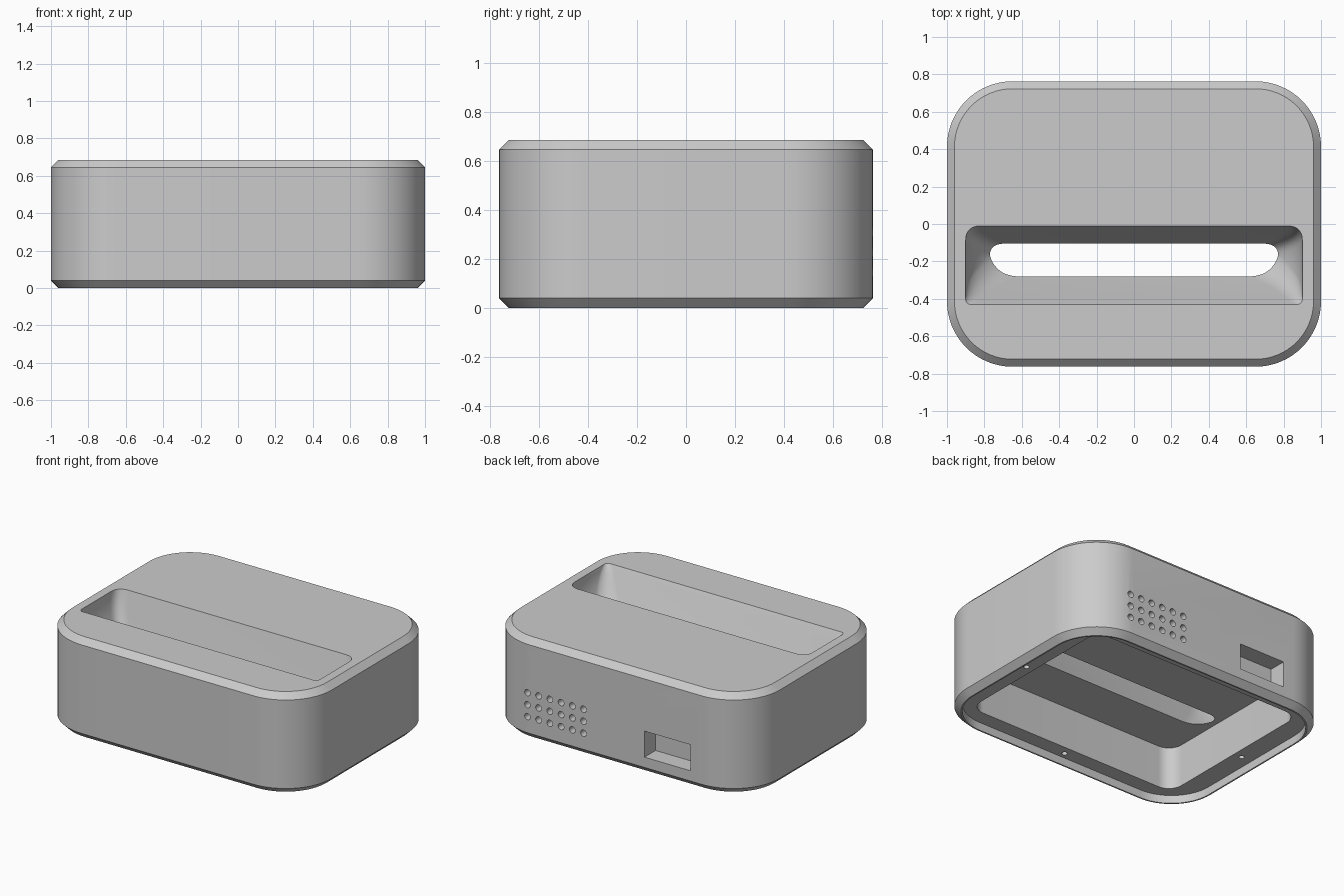
import bpy, bmesh, math
from mathutils import Matrix, Vector

cube = bpy.data.objects.get("Cube")
if cube:
    bpy.data.objects.remove(cube, do_unlink=True)

HX, HY, H, R, C = 1.0, 0.763, 0.685, 0.35, 0.04   # half sizes, height, corner radius, chamfer

grey = bpy.data.materials.new("plain_grey")
grey.use_nodes = True
grey.diffuse_color = (0.6, 0.6, 0.6, 1)
grey.node_tree.nodes["Principled BSDF"].inputs["Base Color"].default_value = (0.6, 0.6, 0.6, 1)


def rounded_rect(hx, hy, r, n=16):
    """Counter-clockwise outline with circular corners."""
    pts = []
    for k, (sx, sy) in enumerate([(1, 1), (-1, 1), (-1, -1), (1, -1)]):
        for i in range(n + 1):
            a = math.pi / 2 * (k + i / n)
            pts.append((sx * (hx - r) + r * math.cos(a), sy * (hy - r) + r * math.sin(a)))
    return pts


def slot_outline(t, n=10):
    """Cradle cross-section: t = 0 at the top opening, 1 at the cavity ceiling."""
    half = 0.9 - 0.13 * t * t
    back, front = -0.01 - 0.095 * t, -0.43 + 0.15 * t
    s = math.sqrt(t)
    cx, cy = 0.03 + 0.11 * s, 0.03 + 0.08 * s
    bx, by = 0.08, 0.08 - 0.02 * t

    def bend(a, b, c):
        a, b, c = Vector(a), Vector(b), Vector(c)
        return [tuple(a * (1 - u) ** 2 + b * 2 * u * (1 - u) + c * u * u)
                for u in (i / n for i in range(n + 1))]

    right = bend((half - cx, front), (half - 0.03 * s, front + 0.01 * s), (half, front + cy))
    right += bend((half, back - by), (half, back), (half - bx, back))
    return right + [(-x, y) for x, y in reversed(right)]


def finish(bm, name):
    bmesh.ops.recalc_face_normals(bm, faces=bm.faces)
    mesh = bpy.data.meshes.new(name)
    bm.to_mesh(mesh)
    bm.free()
    mesh.materials.append(grey)
    obj = bpy.data.objects.new(name, mesh)
    bpy.context.collection.objects.link(obj)
    return obj


def loft(name, rings):
    """Solid through (height, outline) rings with equal point counts."""
    bm = bmesh.new()
    loops = [[bm.verts.new((x, y, z)) for x, y in pts] for z, pts in rings]
    for a, b in zip(loops, loops[1:]):
        for i in range(len(a)):
            j = (i + 1) % len(a)
            bm.faces.new((a[i], a[j], b[j], b[i]))
    bm.faces.new(loops[0])
    bm.faces.new(loops[-1])
    return finish(bm, name)


def drills(name, centres, radius, depth, rotation):
    """Several separate cylinders in one cutter."""
    bm = bmesh.new()
    for c in centres:
        bmesh.ops.create_cone(bm, cap_ends=True, segments=20, radius1=radius, radius2=radius,
                              depth=depth, matrix=Matrix.Translation(c) @ rotation)
    return finish(bm, name)


def cut(target, cutter):
    cutter.hide_render = True
    mod = target.modifiers.new(cutter.name, 'BOOLEAN')
    mod.operation, mod.solver, mod.object = 'DIFFERENCE', 'EXACT', cutter
    bpy.ops.object.modifier_apply(modifier=mod.name)
    bpy.data.objects.remove(cutter, do_unlink=True)


# Chamfered outer shell
outer = rounded_rect(HX, HY, R)
inset = rounded_rect(HX - C, HY - C, R - C)
body = loft("dock_body", [(0, inset), (C, outer), (H - C, outer), (H, inset)])
bpy.ops.object.select_all(action='DESELECT')
bpy.context.view_layer.objects.active = body
body.select_set(True)

# Recess for the base plate, then the inner cavity
plate = rounded_rect(HX - 0.05, HY - 0.05, R - 0.05)
cut(body, loft("base_recess", [(-0.1, plate), (0.055, plate)]))
room = rounded_rect(0.81, 0.61, 0.1)
cut(body, loft("cavity", [(-0.1, room), (0.345, room)]))

# Tapered cradle slot from the top into the cavity
steps = 12
rings = [(H + 0.1, slot_outline(0))]
rings += [(H - 0.34 * i / steps, slot_outline(i / steps)) for i in range(steps + 1)]
rings.append((0.28, slot_outline(1)))
cut(body, loft("cradle_slot", rings))

# Vent holes in the back wall
vents = [(0.241 + 0.085 * i, 0.7, 0.15 + 0.082 * j) for i in range(6) for j in range(3)]
cut(body, drills("vent_holes", vents, 0.022, 0.3, Matrix.Rotation(math.pi / 2, 4, 'X')))

# Socket pocket in the back wall
port = [(-0.57, 0.643), (-0.22, 0.643), (-0.22, 0.9), (-0.57, 0.9)]
cut(body, loft("socket_pocket", [(0.11, port), (0.288, port)]))

# Screw holes in the ledge under the body
screws = [(0.87, 0, 0.08), (-0.87, 0, 0.08), (0, 0.67, 0.08), (0, -0.67, 0.08)]
cut(body, drills("screw_holes", screws, 0.018, 0.2, Matrix.Identity(4)))

bpy.ops.object.shade_smooth_by_angle(angle=math.radians(30))
